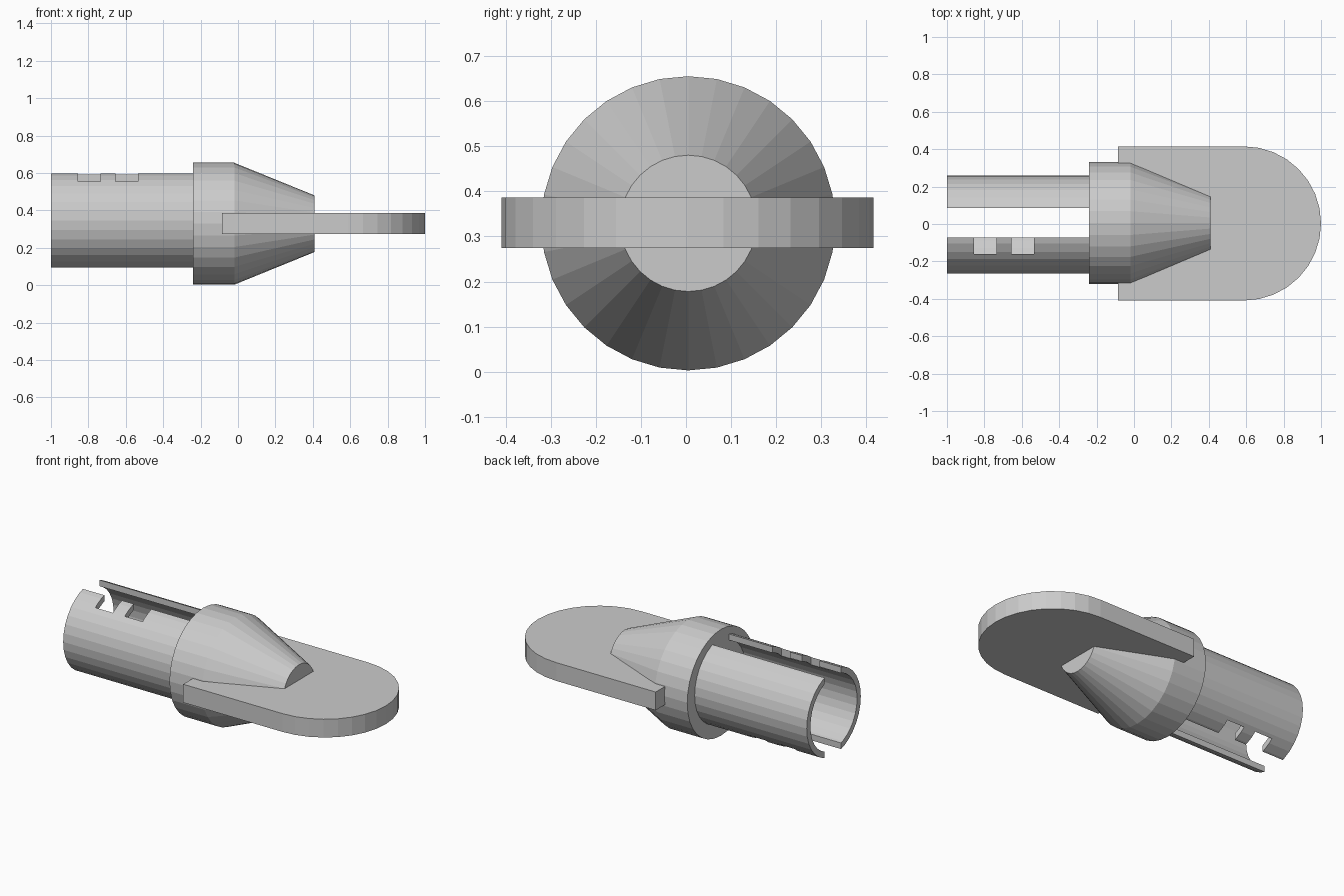
import bpy, bmesh
from math import sin, cos, pi
from mathutils import Matrix

cube = bpy.data.objects.get("Cube")
if cube:
    bpy.data.objects.remove(cube, do_unlink=True)

grey = bpy.data.materials.new("light grey plastic")
grey.use_nodes = True
grey.diffuse_color = (0.6, 0.6, 0.6, 1)
grey.node_tree.nodes["Principled BSDF"].inputs["Base Color"].default_value = (0.6, 0.6, 0.6, 1)

SIDES = 32


def finish(name, bm):
    bmesh.ops.recalc_face_normals(bm, faces=bm.faces)
    mesh = bpy.data.meshes.new(name)
    bm.to_mesh(mesh)
    bm.free()
    mesh.materials.append(grey)
    obj = bpy.data.objects.new(name, mesh)
    bpy.context.collection.objects.link(obj)
    return obj


def lathe_x(name, profile, cy, cz, closed=False):
    """Turn (x, radius) points about an axis parallel to x."""
    bm = bmesh.new()
    rings = [[bm.verts.new((x, cy + r * sin(2 * pi * i / SIDES), cz + r * cos(2 * pi * i / SIDES)))
              for i in range(SIDES)] for x, r in profile]
    pairs = list(zip(rings, rings[1:]))
    if closed:
        pairs.append((rings[-1], rings[0]))
    else:
        bm.faces.new(rings[0])
        bm.faces.new(rings[-1])
    for a, b in pairs:
        for i in range(SIDES):
            j = (i + 1) % SIDES
            bm.faces.new((a[i], a[j], b[j], b[i]))
    return finish(name, bm)


def box(name, low, high):
    bm = bmesh.new()
    size = [h - l for l, h in zip(low, high)]
    mid = [(h + l) / 2 for l, h in zip(low, high)]
    bmesh.ops.create_cube(bm, size=1, matrix=Matrix.Translation(mid) @ Matrix.Diagonal((*size, 1)))
    return finish(name, bm)


def cut(obj, cutter):
    """Subtract the cutter for good, then remove it."""
    cutter.hide_render = True
    mod = obj.modifiers.new("cut", 'BOOLEAN')
    mod.operation = 'DIFFERENCE'
    mod.solver = 'EXACT'
    mod.object = cutter
    bpy.context.view_layer.update()
    result = bpy.data.meshes.new_from_object(obj.evaluated_get(bpy.context.evaluated_depsgraph_get()))
    obj.modifiers.clear()
    obj.data = result
    bpy.data.objects.remove(cutter, do_unlink=True)


# Collar with tapered nose
lathe_x("collar_and_nose", [(-0.24, 0.326), (-0.02, 0.326), (0.41, 0.151)], 0.005, 0.329)

# Thin-walled tube, split lengthwise into two halves
CY, CZ = -0.003, 0.346
tube = lathe_x("split_tube", [(-1, 0.262), (-0.23, 0.262), (-0.23, 0.226), (-1, 0.226)], CY, CZ, closed=True)
cut(tube, box("slot_cutter", (-1.1, -0.073, -0.1), (-0.239, 0.085, 0.8)))

# Notches: top edge of one half, bottom edge of the other
for x in (-0.855, -0.655):
    cut(tube, box("top_notch_cutter", (x, -0.16, CZ), (x + 0.12, 0, 0.8)))
    cut(tube, box("bottom_notch_cutter", (x, 0, -0.1), (x + 0.12, 0.165, CZ)))

# Flat handle plate with a rounded end
R, PY = 0.412, 0.003
outline = [(-0.085, PY + R), (-0.085, PY - R)]
outline += [(0.588 + R * cos(a), PY + R * sin(a)) for a in (pi * (i / 16 - 0.5) for i in range(17))]
bm = bmesh.new()
base = bm.faces.new([bm.verts.new((x, y, 0.274)) for x, y in outline])
top = bmesh.ops.extrude_face_region(bm, geom=[base], use_keep_orig=True)
bmesh.ops.translate(bm, vec=(0, 0, 0.112), verts=[v for v in top["geom"] if isinstance(v, bmesh.types.BMVert)])
finish("handle_plate", bm)
